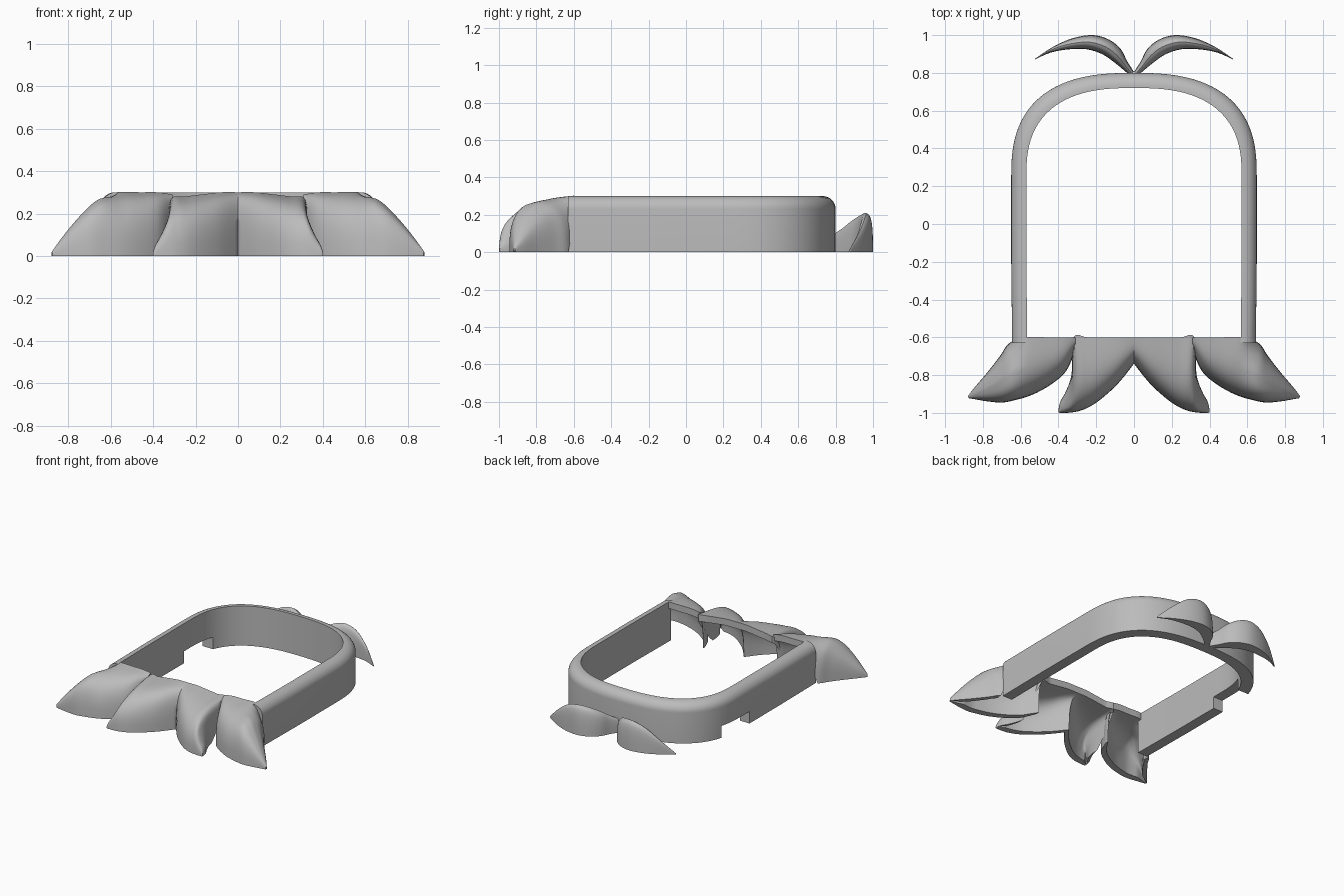
import bpy, bmesh, math
from mathutils import Vector

cube = bpy.data.objects.get("Cube")
if cube:
    bpy.data.objects.remove(cube)

grey = bpy.data.materials.new("plain_grey")
grey.use_nodes = True
grey.diffuse_color = (0.5, 0.5, 0.5, 1)
grey.node_tree.nodes["Principled BSDF"].inputs["Base Color"].default_value = (0.5, 0.5, 0.5, 1)


def loft(name, rings):
    """Skin closed rings of equal length into a capped solid."""
    bm = bmesh.new()
    loops = [[bm.verts.new(p) for p in ring] for ring in rings]
    n = len(loops[0])
    for a, b in zip(loops, loops[1:]):
        for i in range(n):
            j = (i + 1) % n
            bm.faces.new((a[i], a[j], b[j], b[i]))
    bm.faces.new(loops[0])
    bm.faces.new(loops[-1])
    bmesh.ops.remove_doubles(bm, verts=bm.verts, dist=0.0004)
    bmesh.ops.recalc_face_normals(bm, faces=bm.faces)
    mesh = bpy.data.meshes.new(name)
    bm.to_mesh(mesh)
    bm.free()
    mesh.materials.append(grey)
    obj = bpy.data.objects.new(name, mesh)
    bpy.context.collection.objects.link(obj)
    return obj


def smooth(obj, angle=35):
    bpy.ops.object.select_all(action='DESELECT')
    obj.select_set(True)
    bpy.context.view_layer.objects.active = obj
    bpy.ops.object.shade_smooth_by_angle(angle=math.radians(angle))


def resample(stations, steps=4):
    """Catmull-Rom interpolation of station tuples."""
    pts = [stations[0]] + stations + [stations[-1]]
    out = []
    for p, q, r, s in zip(pts, pts[1:], pts[2:], pts[3:]):
        for k in range(steps):
            t = k / steps
            out.append([0.5 * (2 * b + (c - a) * t + (2 * a - 5 * b + 4 * c - d) * t * t
                               + (3 * b - a - 3 * c + d) * t ** 3)
                        for a, b, c, d in zip(p, q, r, s)])
    return out + [stations[-1]]


def arch(s):
    return (1 - 0.1 * s) * max(0, 1 - s ** 4) ** 0.36


def leaf(name, stations, side, wall=0.05, count=24):
    """Domed leaf. Station: back x, y, front x, y, height, back drop (0 open, 1 domed)."""
    rings = []
    for bx, by, fx, fy, h, drop in resample(stations):
        drop = min(1, max(0, drop))
        back, front = Vector((bx, by, 0)), Vector((fx, fy, 0))

        def section(b, f, height):
            row = []
            for i in range(count + 1):
                t = 0.5 - 0.5 * math.cos(math.pi * i / count)
                p = b.lerp(f, t)
                z = height * ((1 - drop) * arch(t) + drop * arch(abs(2 * t - 1)))
                row.append((side * p.x, p.y, z))
            return row

        ring = section(back, front, h)
        if wall:
            k = min(wall / (front - back).length, 0.35)
            ring += section(back.lerp(front, k * drop), front.lerp(back, k),
                            h - min(wall, 0.4 * h))[::-1]
        rings.append(ring)
    smooth(loft(name, rings), 40)


# Arched rim with a rounded outer top edge
def rim_path(a, b):
    path = [(a - 0.005, -0.63), (a, -0.2)]
    for i in range(49):
        ang = math.pi * i / 48
        c, s = math.cos(ang), math.sin(ang)
        path.append((math.copysign(abs(c) ** (2 / 2.6), c) * a,
                     0.25 + max(s, 0) ** (2 / 2.6) * b))
    return path + [(-a, -0.2), (-a + 0.005, -0.63)]


HEIGHT, FILLET = 0.3, 0.07
rings = []
for outer, inner in zip(rim_path(0.65, 0.55), rim_path(0.57, 0.47)):
    o, n = Vector((*outer, 0)), Vector((*inner, 0))
    ring = [n, n + Vector((0, 0, HEIGHT))]
    for i in range(9):
        a = math.pi / 2 * i / 8
        p = o.lerp(n, FILLET / 0.08 * (1 - math.sin(a)))
        p.z = HEIGHT - FILLET * (1 - math.cos(a))
        ring.append(p)
    rings.append(ring + [o])
rim = loft("arched_rim", rings)

# Cable notch under the right wall
bpy.ops.mesh.primitive_cube_add(size=1, location=(-0.6, 0.32, 0))
cutter = bpy.context.object
cutter.name = "notch_cutter"
cutter.scale = (0.3, 0.3, 0.18)
cutter.hide_render = True
cut = rim.modifiers.new("notch", 'BOOLEAN')
cut.operation, cut.object, cut.solver = 'DIFFERENCE', cutter, 'EXACT'
bpy.context.view_layer.objects.active = rim
bpy.ops.object.modifier_apply(modifier=cut.name)
bpy.data.objects.remove(cutter)
smooth(rim)

# Hollow front leaves and solid back sprigs
outer_leaf = [
    (.31, -.6, .31, -.67, .29, 0), (.38, -.6, .36, -.78, .3, 0),
    (.46, -.6, .44, -.85, .3, 0), (.57, -.6, .54, -.905, .3, 0),
    (.66, -.63, .64, -.935, .27, 1), (.71, -.7, .7, -.945, .23, 1),
    (.78, -.79, .77, -.94, .155, 1), (.84, -.86, .83, -.93, .08, 1),
    (.88, -.912, .875, -.922, .02, 1)]
inner_leaf = [
    (0, -.6, 0, -.74, .3, 0), (.08, -.6, .08, -.84, .3, 0),
    (.17, -.6, .16, -.915, .29, 0), (.25, -.6, .23, -.965, .28, 0),
    (.32, -.6, .29, -.99, .27, 0), (.33, -.79, .335, -.998, .17, 1),
    (.36, -.885, .365, -1, .1, 1), (.39, -.94, .39, -1, .05, 1),
    (.4, -.985, .4, -.998, .02, 1)]
sprig = [
    (.02, .785, 0, .805, .1, 1), (.06, .82, .035, .86, .13, 1),
    (.11, .86, .07, .925, .17, 1), (.17, .9, .13, .975, .2, 1),
    (.25, .925, .215, 1, .21, 1), (.34, .925, .32, .985, .18, 1),
    (.44, .908, .425, .94, .1, 1), (.525, .87, .523, .876, .01, 1)]

for side, label in ((1, "left"), (-1, "right")):
    leaf(label + "_outer_leaf", outer_leaf, side)
    leaf(label + "_inner_leaf", inner_leaf, side)
    leaf(label + "_back_sprig", sprig, side, wall=0)
